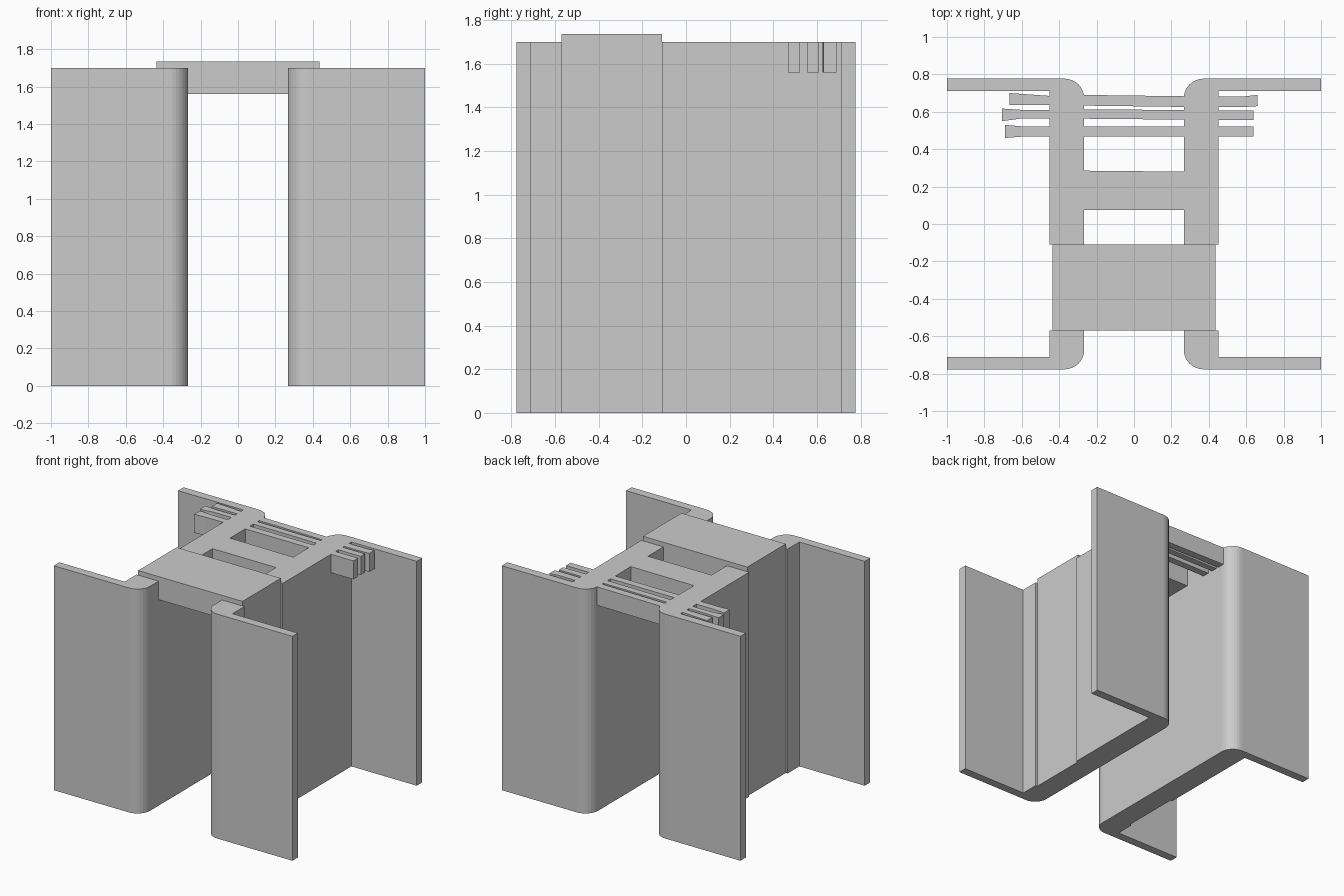
import bpy, bmesh
from math import sin, cos, pi

if "Cube" in bpy.data.objects:
    bpy.data.objects.remove(bpy.data.objects["Cube"])

H = 1.70          # wall height
LOW = 1.56        # underside of ties and bars
IN, OUT = 0.266, 0.452   # inner and outer face of each web


def prism(name, pts, start, vec):
    """Extrude a closed outline; start maps a 2D point to 3D."""
    bm = bmesh.new()
    face = bm.faces.new([bm.verts.new(start(*p)) for p in pts])
    ext = bmesh.ops.extrude_face_region(bm, geom=[face])
    verts = [g for g in ext["geom"] if isinstance(g, bmesh.types.BMVert)]
    bmesh.ops.translate(bm, verts=verts, vec=vec)
    bmesh.ops.recalc_face_normals(bm, faces=bm.faces)
    mesh = bpy.data.meshes.new(name)
    bm.to_mesh(mesh)
    bm.free()
    obj = bpy.data.objects.new(name, mesh)
    bpy.context.collection.objects.link(obj)
    return obj


def slab(name, pts):
    """Plan outline extruded over the depth of the ties."""
    return prism(name, pts, lambda x, y: (x, y, LOW), (0, 0, H - LOW))


# Channel walls: web with outer recess, two flanges, rounded inner corners
R, Y, T = 0.105, 0.777, 0.066
arc = [(R * cos(pi / 2 * i / 8), R * sin(pi / 2 * i / 8)) for i in range(9)]
profile = [(IN + R - a, Y - R + b) for a, b in arc]
profile += [(1, Y), (1, Y - T), (OUT, Y - T), (OUT, -0.11), (0.437, -0.11),
            (0.437, -0.57), (OUT, -0.57), (OUT, -Y + T), (1, -Y + T), (1, -Y)]
profile += [(IN + R - a, -Y + R - b) for a, b in reversed(arc)]
for side, s in (("left", -1), ("right", 1)):
    prism(side + "_channel_wall", [(s * x, y) for x, y in profile],
          lambda x, y: (x, y, 0), (0, 0, H))

# Raised cap plate with the block that fills the gap below it
half = [(0.437, 1.735), (0.437, H), (IN, H), (IN, LOW)]
prism("cap_plate", half + [(-x, z) for x, z in reversed(half)],
      lambda x, z: (x, -0.57, z), (0, 0.46, 0))

# Wide middle tie
slab("middle_tie", [(-IN, 0.075), (IN, 0.075), (IN, 0.28), (-IN, 0.285)])

# Thin bars: (x, low y, high y) stations for left stub, centre span, right stub
bars = {
    "back": ([(-0.665, 0.635, 0.70), (-OUT, 0.635, 0.685)],
             [(-IN, 0.633, 0.69), (IN, 0.626, 0.683)],
             [(OUT, 0.626, 0.683), (0.585, 0.625, 0.682), (0.66, 0.63, 0.69)]),
    "middle": ([(-0.705, 0.55, 0.617), (-0.595, 0.565, 0.61), (-OUT, 0.565, 0.61)],
               [(-IN, 0.563, 0.612), (IN, 0.558, 0.61)],
               [(OUT, 0.556, 0.607), (0.64, 0.556, 0.607)]),
    "front": ([(-0.69, 0.46, 0.53), (-0.60, 0.467, 0.522), (-OUT, 0.467, 0.522)],
              [(-IN, 0.467, 0.522), (IN, 0.467, 0.522)],
              [(OUT, 0.467, 0.522), (0.64, 0.467, 0.522)]),
}
for name, parts in bars.items():
    for piece, st in zip(("left_stub", "span", "right_stub"), parts):
        slab(f"{name}_bar_{piece}", [(x, lo) for x, lo, hi in st]
             + [(x, hi) for x, lo, hi in reversed(st)])
